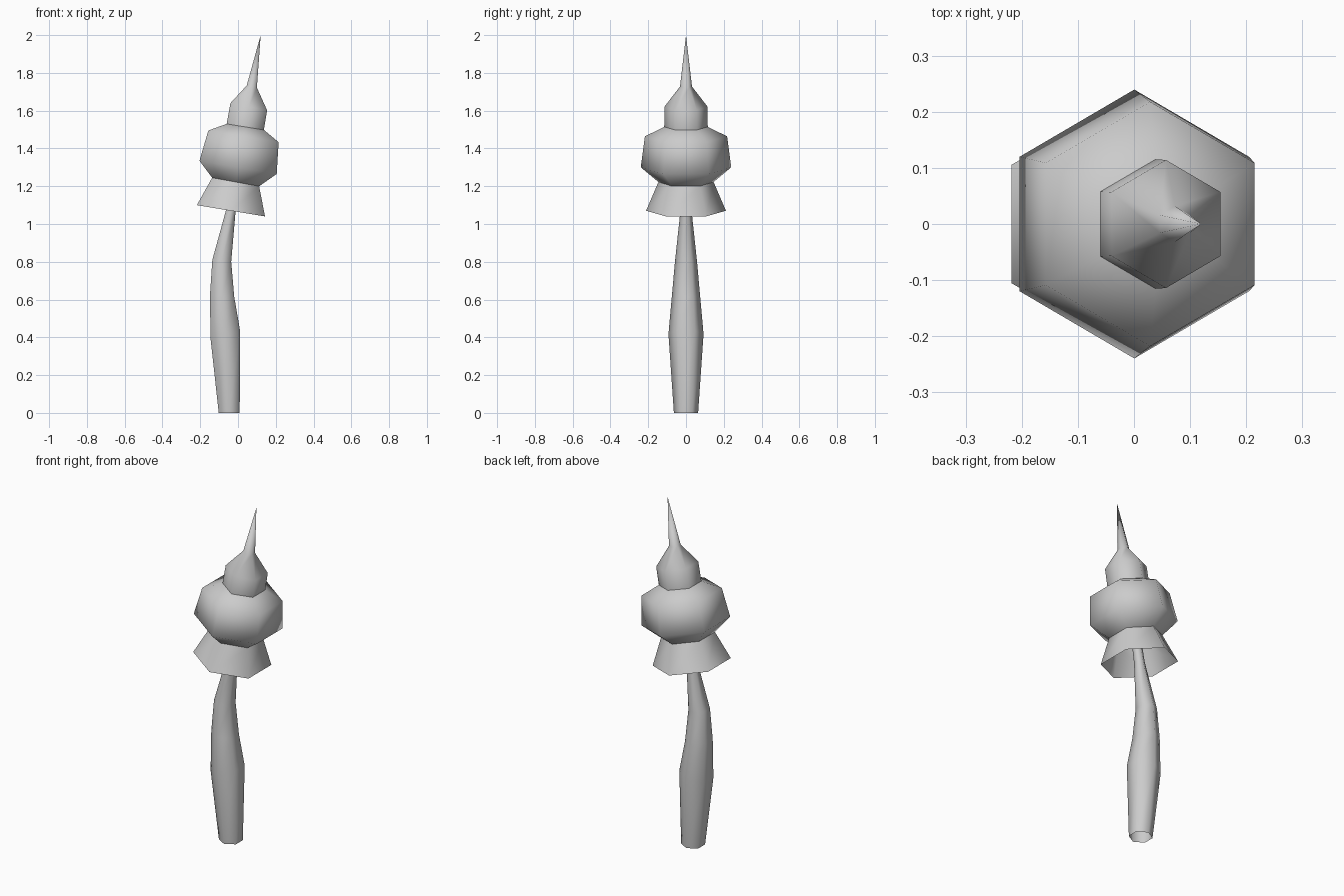
import bpy
import bmesh
from math import cos, sin, pi
from mathutils import Vector

cube = bpy.data.objects.get("Cube")
if cube:
    bpy.data.objects.remove(cube, do_unlink=True)

SIDES = 6

grey = bpy.data.materials.new("light grey")
grey.use_nodes = True
colour = (0.6, 0.6, 0.6, 1)
grey.diffuse_color = colour
grey.node_tree.nodes["Principled BSDF"].inputs["Base Color"].default_value = colour


def lathe(name, rings, tip=None, close_top=False, close_bottom=False):
    """Bridge tilted hexagons, each given by its left and right (x, z) flats."""
    bm = bmesh.new()
    loops = []
    for (xl, zl), (xr, zr) in rings:
        left, right = Vector((xl, 0, zl)), Vector((xr, 0, zr))
        centre = (left + right) / 2
        across = (right - left) / 2 / cos(pi / SIDES)
        loop = []
        for i in range(SIDES):
            a = 2 * pi * (i + 0.5) / SIDES
            depth = Vector((0, across.length * sin(a), 0))
            loop.append(bm.verts.new(centre + across * cos(a) + depth))
        loops.append(loop)
    for low, high in zip(loops, loops[1:]):
        for i in range(SIDES):
            j = (i + 1) % SIDES
            bm.faces.new((low[i], low[j], high[j], high[i]))
    if tip:
        apex = bm.verts.new((tip[0], 0, tip[1]))
        for i in range(SIDES):
            bm.faces.new((loops[-1][i], loops[-1][(i + 1) % SIDES], apex))
    for face in bm.faces:
        face.smooth = True
    # Flat end caps with crisp rims
    ends = []
    if close_top:
        ends.append(bm.faces.new(loops[-1]))
    if close_bottom:
        ends.append(bm.faces.new(loops[0][::-1]))
    for face in ends:
        for edge in face.edges:
            edge.smooth = False
    mesh = bpy.data.meshes.new(name)
    bm.to_mesh(mesh)
    bm.free()
    mesh.materials.append(grey)
    obj = bpy.data.objects.new(name, mesh)
    bpy.context.collection.objects.link(obj)
    return obj


# Rings shared by neighbouring parts
neck = ((-0.137, 1.245), (0.112, 1.20))
collar = ((-0.06, 1.53), (0.137, 1.498))

# Bent hollow stem, tapering up into the skirt
lathe("stem", [
    ((-0.102, 0), (0.009, 0)),
    ((-0.146, 0.40), (0.011, 0.435)),
    ((-0.148, 0.63), (-0.02, 0.615)),
    ((-0.136, 0.81), (-0.036, 0.80)),
    ((-0.063, 1.075), (-0.013, 1.065)),
    ((-0.035, 1.23), (0.01, 1.222)),
])

# Flared skirt, open underneath
lathe("skirt", [((-0.218, 1.10), (0.143, 1.04)), neck])

# Bulging cap
lathe("cap", [
    neck,
    ((-0.204, 1.335), (0.205, 1.265)),
    ((-0.157, 1.495), (0.215, 1.433)),
    collar,
], close_bottom=True)

# Pointed crown leaning to one side
lathe("crown", [
    collar,
    ((-0.04, 1.64), (0.154, 1.602)),
    ((0.046, 1.733), (0.1, 1.722)),
], tip=(0.12, 2.0), close_bottom=True)
